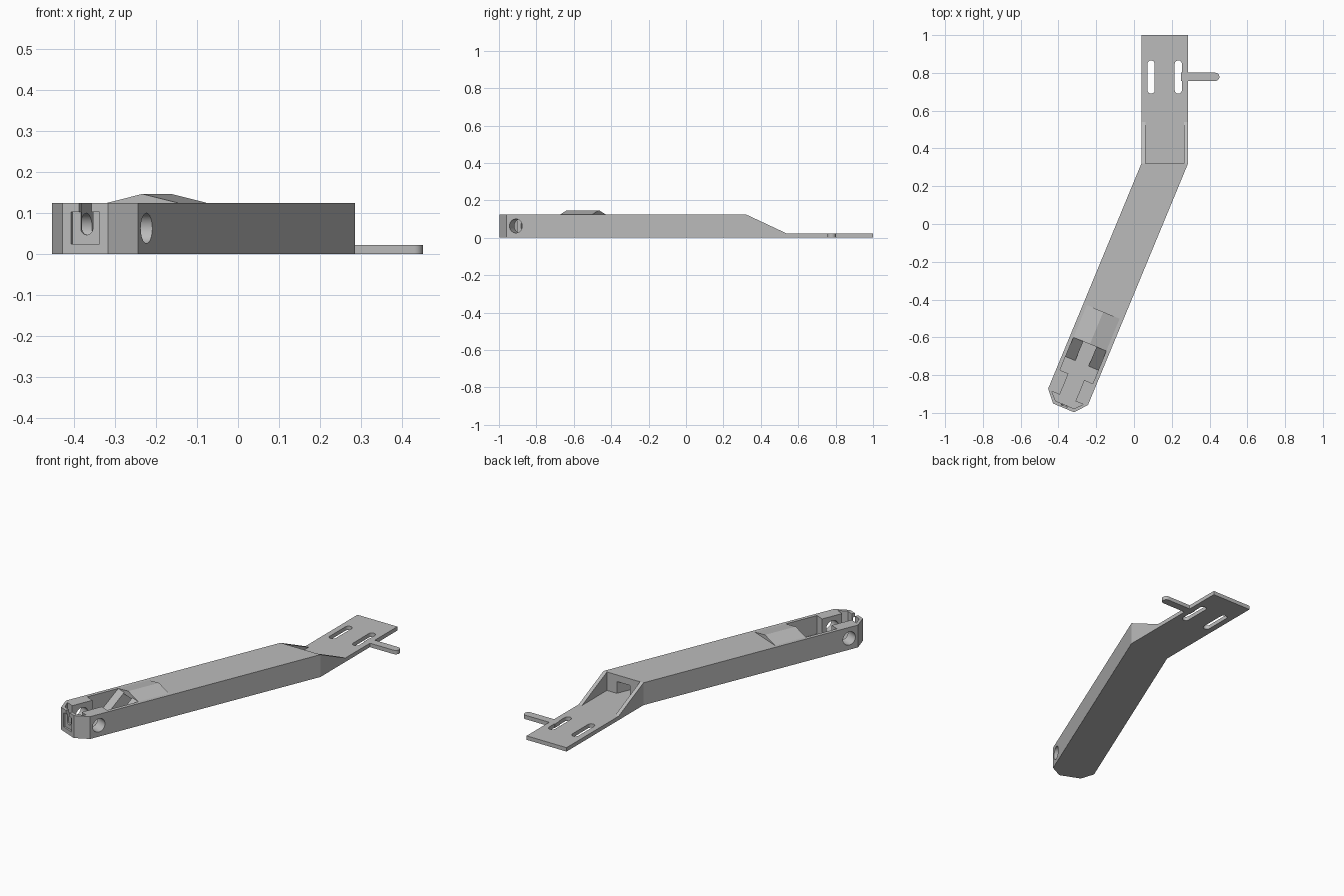
import bpy, bmesh, math
from mathutils import Vector

old = bpy.data.objects.get("Cube")
if old:
    bpy.data.objects.remove(old, do_unlink=True)

grey = bpy.data.materials.new("plain grey")
grey.use_nodes = True
colour = (0.5, 0.5, 0.5, 1)
grey.diffuse_color = colour
grey.node_tree.nodes["Principled BSDF"].inputs["Base Color"].default_value = colour

# Arm frame: u runs from the bend to the tip, v runs across the arm
BEND = Vector((0.1625, 0.32, 0))
TILT = math.radians(22.5)
U = Vector((-math.sin(TILT), -math.cos(TILT), 0))
V = Vector((math.cos(TILT), -math.sin(TILT), 0))
Z = Vector((0, 0, 1))
FLOOR, TOP = 0.022, 0.125


def at(u, v, z=0.0):
    return BEND + U * u + V * v + Z * z


def prism(name, points, sweep):
    """Extrude a planar outline along a vector."""
    bm = bmesh.new()
    face = bm.faces.new([bm.verts.new(p) for p in points])
    grown = bmesh.ops.extrude_face_region(bm, geom=[face])["geom"]
    moved = [g for g in grown if isinstance(g, bmesh.types.BMVert)]
    bmesh.ops.translate(bm, verts=moved, vec=sweep)
    bmesh.ops.recalc_face_normals(bm, faces=bm.faces)
    mesh = bpy.data.meshes.new(name)
    bm.to_mesh(mesh)
    bm.free()
    mesh.materials.append(grey)
    ob = bpy.data.objects.new(name, mesh)
    bpy.context.collection.objects.link(ob)
    return ob


def combine(target, tool, operation):
    """Apply a boolean and discard the tool."""
    tool.hide_render = True
    mod = target.modifiers.new("combine", "BOOLEAN")
    mod.operation, mod.solver, mod.object = operation, "EXACT", tool
    bpy.context.view_layer.objects.active = target
    bpy.ops.object.modifier_apply(modifier=mod.name)
    bpy.data.objects.remove(tool, do_unlink=True)


def cut(tool):
    combine(body, tool, "DIFFERENCE")


def add(tool):
    combine(body, tool, "UNION")


def block(name, u, v, z):
    """Box aligned with the arm."""
    outline = [at(u[i], v[j], z[0]) for i, j in ((0, 0), (1, 0), (1, 1), (0, 1))]
    return prism(name, outline, Z * (z[1] - z[0]))


def side_profile(name, points, v0, v1):
    """Outline in u and z, swept across the arm."""
    return prism(name, [at(u, v0, z) for u, z in points], V * (v1 - v0))


def arc(cx, cy, r, start, end, steps=16):
    angles = [math.radians(start + (end - start) * i / steps) for i in range(steps + 1)]
    return [(cx + r * math.cos(a), cy + r * math.sin(a)) for a in angles]


def mirrored(half):
    """Outline in u and v completed across the centre line."""
    return half + [(u, -v) for u, v in reversed(half)]


# Bent bar with chamfered tip and straight tail
HALF = 0.1235
tip = mirrored([(1.337, 0.114), (1.4, 0.06)])
outline = [BEND + Vector((HALF, 0, 0))] + [at(u, v) for u, v in tip]
outline += [BEND + Vector((-HALF, 0, 0)), Vector((0.1625 - HALF, 1, 0)), Vector((0.1625 + HALF, 1, 0))]
body = prism("bent_arm", outline, Z * TOP)

# Tail: sloping cheeks, thin plate and open pocket between the cheeks
slope = [(0.32, TOP), (0.54, FLOOR), (1.1, FLOOR), (1.1, 0.2), (0.32, 0.2)]
cut(prism("slope_cutter", [(-0.2, y, z) for y, z in slope], (0.8, 0, 0)))
inner = HALF - 0.021
pocket = [(-inner, 0.32), (inner, 0.32), (inner, 0.56), (-inner, 0.56)]
cut(prism("pocket_cutter", [(0.1625 + x, y, FLOOR) for x, y in pocket], Z * 0.3))

# Two round-ended slots in the plate
for side in (-1, 1):
    x = 0.1625 + side * 0.072
    slot = arc(x, 0.847, 0.019, 0, 180) + arc(x, 0.709, 0.019, 180, 360)
    cut(prism("slot_cutter", [(px, py, -0.05) for px, py in slot], Z * 0.2))

# Side tab
tab = [(0.25, 0.757)] + arc(0.43, 0.779, 0.022, -90, 90) + [(0.25, 0.801)]
add(prism("side_tab", [(x, y, 0) for x, y in tab], Z * FLOOR))

# Low gabled hood
gable = [at(0.85, -0.094, TOP - 0.01), at(0.85, -0.094, TOP), at(0.85, 0, 0.147),
         at(0.85, 0.094, TOP), at(0.85, 0.094, TOP - 0.01)]
add(prism("hood", gable, U * 0.185))

# Open chamber at the tip, narrowed by bosses around the pin hole
chamber = mirrored([(1.035, 0.094), (1.222, 0.094), (1.222, 0.045), (1.343, 0.045),
                    (1.343, 0.09), (1.382, 0.053)])
cut(prism("chamber_cutter", [at(u, v, FLOOR) for u, v in chamber], Z * 0.3))

# Ramps either side of the channel mouth
ramp = [(1.02, FLOOR - 0.01), (1.145, FLOOR - 0.01), (1.145, FLOOR), (1.035, TOP), (1.02, TOP)]
for side in (-1, 1):
    add(side_profile("ramp", ramp, side * 0.038, side * 0.1))

# Cable channel through the arm
channel = [(-0.06, FLOOR), (1.06, FLOOR), (1.06, 0.12), (0.86, 0.088), (-0.06, 0.088)]
cut(side_profile("channel_cutter", channel, -0.038, 0.038))

# Cross pin hole
cut(side_profile("pin_hole_cutter", arc(1.284, 0.063, 0.037, 0, 348.75, 31), -0.2, 0.2))

# Square recess and U-shaped notch in the tip
cut(block("recess_cutter", (1.39, 1.5), (-0.038, 0.038), (0.025, 0.103)))
notch = [(-0.016, 0.2)] + arc(0, 0.063, 0.016, 180, 360) + [(0.016, 0.2)]
cut(prism("notch_cutter", [at(1.36, v, z) for v, z in notch], U * 0.1))

# Smooth only the round parts
bpy.ops.object.select_all(action="DESELECT")
body.select_set(True)
bpy.context.view_layer.objects.active = body
bpy.ops.object.shade_smooth_by_angle(angle=math.radians(12))
